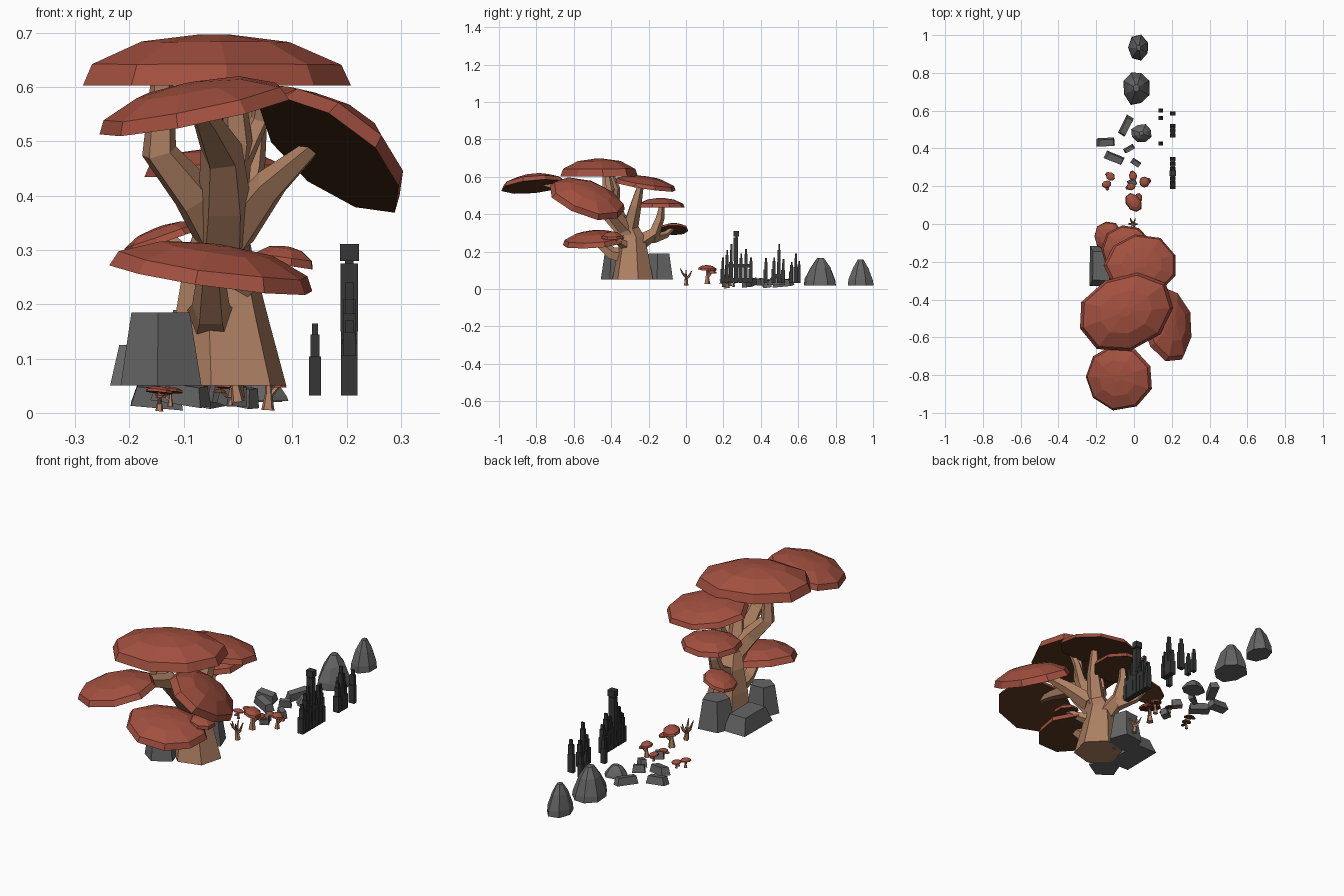
import bpy, bmesh, math, random
from mathutils import Vector, Matrix

random.seed(4)


def material(name, r, g, b):
    m = bpy.data.materials.new(name)
    m.diffuse_color = (r, g, b, 1)
    return m


RED = material("leaf_red", 0.36, 0.08, 0.05)
UNDER = material("leaf_underside", 0.09, 0.035, 0.012)
BARK = material("bark", 0.43, 0.22, 0.125)
STONE = material("stone", 0.13, 0.13, 0.13)
DARK = material("dark_stone", 0.035, 0.037, 0.036)


def finish(bm, name, *mats):
    bmesh.ops.recalc_face_normals(bm, faces=bm.faces)
    me = bpy.data.meshes.new(name)
    bm.to_mesh(me)
    bm.free()
    for m in mats:
        me.materials.append(m)
    ob = bpy.data.objects.new(name, me)
    bpy.context.collection.objects.link(ob)
    return ob


def skin(bm, rings):
    """Join rings of equal length and cap both ends."""
    n = len(rings[0])
    for a, b in zip(rings, rings[1:]):
        for i in range(n):
            j = (i + 1) % n
            bm.faces.new((a[i], a[j], b[j], b[i]))
    bm.faces.new(rings[-1])
    return bm.faces.new(rings[0][::-1])


def lathe(name, profile, sides, loc, size, mats, normal=(0, 0, 1), spin=0, jitter=0):
    """Faceted solid from (radius, height) pairs, stretched, spun and tilted."""
    bm = bmesh.new()
    tilt = Vector((0, 0, 1)).rotation_difference(Vector(normal)).to_matrix()
    mat = tilt @ Matrix.Rotation(spin, 3, 'Z') @ Matrix.Diagonal(size)
    wob = [1 + random.uniform(-jitter, jitter) for _ in range(sides)]
    rings = []
    for r, h in profile:
        ring = []
        for i in range(sides):
            a = math.tau * (i + 0.5) / sides
            k = r * wob[i]
            dz = random.uniform(-jitter, jitter) * 0.5 if 0 < h < 1 else 0
            ring.append(bm.verts.new(Vector(loc) + mat @ Vector((k * math.cos(a), k * math.sin(a), h + dz))))
        rings.append(ring)
    base = skin(bm, rings)
    if len(mats) > 1:
        base.material_index = 1
    return finish(bm, name, *mats)


CANOPY = [(1, 0), (0.93, 0.42), (0.55, 0.86), (0.12, 1)]
BOULDER = [(1, 0), (0.95, 0.2), (0.62, 0.68), (0.22, 1)]
BLOCK = [(1, 0), (0.72, 1)]


def canopy(name, loc, rx, ry, h, normal=(0, 0, 1), spin=0, sides=9):
    lathe(name, CANOPY, sides, loc, (rx, ry, h), (RED, UNDER), normal, spin, 0.04)


def limb(name, pts, sides=5, flat_rings=False):
    """Tapered faceted branch through (x, y, z, radius) points."""
    bm = bmesh.new()
    c = [Vector(p[:3]) for p in pts]
    rings = []
    for i, p in enumerate(pts):
        d = c[min(i + 1, len(c) - 1)] - c[max(i - 1, 0)]
        rot = Matrix.Identity(3) if flat_rings else Vector((0, 0, 1)).rotation_difference(d).to_matrix()
        rings.append([bm.verts.new(c[i] + rot @ Vector((p[3] * math.cos(t), p[3] * math.sin(t), 0)))
                      for t in (math.tau * (k + 0.25) / sides for k in range(sides))])
    skin(bm, rings)
    return finish(bm, name, BARK)


def box(name, x, y, z0, z1, wx, wy):
    bm = bmesh.new()
    bmesh.ops.create_cube(bm, size=1, matrix=Matrix.Translation((x, y, (z0 + z1) / 2))
                          @ Matrix.Diagonal((wx, wy, z1 - z0, 1)))
    return finish(bm, name, DARK)


# Large tree: trunk
limb("trunk", [(-0.02, -0.285, 0.05, 0.113), (-0.03, -0.285, 0.17, 0.09),
               (-0.035, -0.285, 0.28, 0.066), (-0.03, -0.31, 0.35, 0.048)], 6, True)

# Large tree: main limbs and branches
limb("front_limb", [(-0.03, -0.3, 0.28, 0.055), (-0.025, -0.4, 0.39, 0.05), (-0.03, -0.48, 0.48, 0.04),
                    (-0.06, -0.66, 0.54, 0.025), (-0.08, -0.78, 0.57, 0.015)])
limb("left_limb", [(-0.03, -0.32, 0.32, 0.05), (-0.08, -0.38, 0.4, 0.042), (-0.145, -0.42, 0.48, 0.034),
                   (-0.14, -0.43, 0.61, 0.022)])
limb("right_limb", [(-0.01, -0.33, 0.33, 0.045), (0.06, -0.41, 0.42, 0.032), (0.15, -0.49, 0.5, 0.014)])
limb("top_limb", [(-0.02, -0.36, 0.38, 0.04), (0.0, -0.4, 0.5, 0.028), (-0.01, -0.42, 0.62, 0.02)])
limb("top_branch", [(0.0, -0.38, 0.46, 0.025), (0.04, -0.37, 0.54, 0.018), (0.05, -0.4, 0.62, 0.012)])
limb("back_limb", [(-0.02, -0.3, 0.33, 0.045), (0.02, -0.27, 0.45, 0.032), (0.04, -0.24, 0.57, 0.016)])
limb("rear_limb", [(-0.04, -0.27, 0.24, 0.05), (-0.05, -0.17, 0.3, 0.035), (-0.05, -0.14, 0.38, 0.025),
                   (-0.04, -0.13, 0.45, 0.014)])
limb("rear_low_branch", [(-0.05, -0.18, 0.27, 0.03), (-0.1, -0.11, 0.29, 0.02), (-0.13, -0.065, 0.33, 0.01)])
limb("front_low_branch", [(-0.05, -0.3, 0.17, 0.05), (-0.05, -0.4, 0.19, 0.036), (-0.05, -0.48, 0.26, 0.025)])
limb("side_low_branch", [(0.0, -0.32, 0.23, 0.03), (0.05, -0.37, 0.26, 0.018), (0.09, -0.4, 0.29, 0.01)])

# Large tree: leaf canopies
canopy("front_canopy", (-0.08, -0.81, 0.548), 0.185, 0.175, 0.06, (-0.2, -0.1, 1))
canopy("top_canopy", (-0.045, -0.465, 0.603), 0.265, 0.2, 0.094, (0, 0, 1), 0.35)
canopy("right_canopy", (0.17, -0.53, 0.475), 0.155, 0.215, 0.075, (0.55, 0.3, 0.78))
canopy("back_canopy", (0.04, -0.22, 0.55), 0.195, 0.165, 0.052, (0.08, 0.15, 1))
canopy("rear_canopy", (-0.04, -0.135, 0.435), 0.135, 0.135, 0.052)
canopy("rear_low_canopy", (-0.135, -0.065, 0.315), 0.08, 0.078, 0.03, (-0.35, 0, 1))
canopy("front_low_canopy", (-0.045, -0.49, 0.245), 0.188, 0.165, 0.065, (0.14, -0.08, 1))
canopy("side_low_canopy", (0.085, -0.395, 0.272), 0.06, 0.06, 0.035, (0.15, 0, 1), 0, 7)

# Rocks around the large trunk
lathe("left_rock", BLOCK, 5, (-0.145, -0.385, 0.05), (0.078, 0.07, 0.135), (STONE,), (0, 0, 1), 0.3, 0.08)
lathe("left_low_rock", BLOCK, 4, (-0.175, -0.22, 0.05), (0.085, 0.15, 0.075), (STONE,), (0, 0, 1), 0, 0.04)
lathe("rear_rock", BLOCK, 5, (-0.06, -0.14, 0.05), (0.085, 0.08, 0.14), (STONE,), (0, 0, 1), 0.4, 0.08)

# Boulders and scattered stones
lathe("large_boulder", BOULDER, 8, (0.012, 0.72, 0.02), (0.07, 0.092, 0.145), (STONE,), jitter=0.1)
lathe("end_boulder", BOULDER, 7, (0.025, 0.933, 0.02), (0.055, 0.068, 0.138), (STONE,), jitter=0.1)
lathe("round_stone", BOULDER, 8, (0.04, 0.48, 0.022), (0.056, 0.05, 0.05), (STONE,), jitter=0.08)
SLABS = [(-0.15, 0.435, 0.065, 0.03, 0.05), (-0.045, 0.52, 0.075, 0.028, 1.1), (-0.105, 0.35, 0.07, 0.03, -0.4),
         (-0.028, 0.4, 0.04, 0.016, 0.5), (0.008, 0.325, 0.036, 0.022, -0.6), (-0.01, 0.22, 0.03, 0.025, 0.5)]
for i, (x, y, rx, ry, spin) in enumerate(SLABS):
    lathe(f"flat_stone_{i}", [(1, 0), (0.82, 1)], 4, (x, y, 0.012 + 0.003 * i % 0.012), (rx, ry, 0.036),
          (STONE,), (0.1, -0.15, 1), spin, 0.08)

# Small bare tree
limb("bare_trunk", [(0, 0, 0.02, 0.013), (-0.005, 0, 0.05, 0.009), (-0.008, 0, 0.075, 0.006)])
for i in range(6):
    a = i * math.tau / 6
    c, s = math.cos(a), math.sin(a)
    limb(f"bare_branch_{i}", [(-0.005, 0, 0.045 + 0.004 * i, 0.006), (0.018 * c - 0.006, 0.02 * s, 0.065 + 0.004 * i, 0.005),
                              (0.026 * c - 0.006, 0.035 * s, 0.09 + 0.004 * i, 0.002)], 4)

# Small leafy trees: x, y, ground, height, canopy radii, side canopy direction
SMALL = [(-0.003, 0.113, 0.028, 0.1, 0.04, 0.055, 0.6), (-0.125, 0.252, 0.012, 0.036, 0.025, 0.022, 2.4),
         (-0.145, 0.21, 0.003, 0.046, 0.02, 0.026, 4.9), (0.055, 0.222, 0.005, 0.075, 0.028, 0.03, 0.3),
         (-0.005, 0.255, 0.015, 0.04, 0.025, 0.022, 1.8), (-0.015, 0.2, 0.015, 0.04, 0.025, 0.022, 3.6)]
for i, (x, y, z, h, rx, ry, a) in enumerate(SMALL):
    k = h * 0.17
    sx, sy = x + rx * 0.8 * math.cos(a), y + ry * 0.8 * math.sin(a)
    limb(f"small_trunk_{i}", [(x, y, z, k), (x + 0.1 * k, y, z + h * 0.4, k * 0.55), (x, y, z + h * 0.8, k * 0.4)])
    limb(f"small_branch_{i}", [(x, y, z + h * 0.3, k * 0.5), (sx, sy, z + h * 0.62, k * 0.25)], 4)
    canopy(f"small_canopy_{i}", (x, y, z + h * 0.74), rx, ry, h * 0.26, (0.1, 0.1, 1), a, 8)
    canopy(f"small_side_canopy_{i}", (sx, sy, z + h * 0.56), rx * 0.5, ry * 0.5, h * 0.16, sides=7)

# Dark stone pillars: x, y, top height
PILLARS = [(0.205, 0.195, 0.17), (0.205, 0.218, 0.21), (0.205, 0.24, 0.24), (0.205, 0.267, 0.31),
           (0.205, 0.292, 0.19), (0.205, 0.318, 0.215), (0.205, 0.345, 0.17), (0.142, 0.425, 0.165),
           (0.205, 0.468, 0.17), (0.205, 0.496, 0.24), (0.205, 0.518, 0.16), (0.142, 0.562, 0.145),
           (0.205, 0.585, 0.19), (0.142, 0.602, 0.15)]
for i, (x, y, top) in enumerate(PILLARS):
    w = 0.03 if x > 0.2 else 0.022
    low = 0.03 + (top - 0.03) * 0.55
    mid = 0.03 + (top - 0.03) * 0.85
    box(f"pillar_base_{i}", x, y, 0.032, low, w, 0.021)
    box(f"pillar_shaft_{i}", x, y + 0.002, low, mid, w * 0.75, 0.015)
    box(f"pillar_tip_{i}", x, y + 0.003, mid, top, w * 0.5, 0.009)
box("tall_pillar_cap", 0.205, 0.268, 0.28, 0.311, 0.035, 0.03)
box("tall_pillar_shaft", 0.205, 0.266, 0.15, 0.275, 0.032, 0.024)
for y0, y1, z in ((0.185, 0.355, 0.04), (0.22, 0.34, 0.115), (0.46, 0.525, 0.06)):
    box("pillar_link", 0.205, (y0 + y1) / 2, z, z + 0.02, 0.026, y1 - y0)
